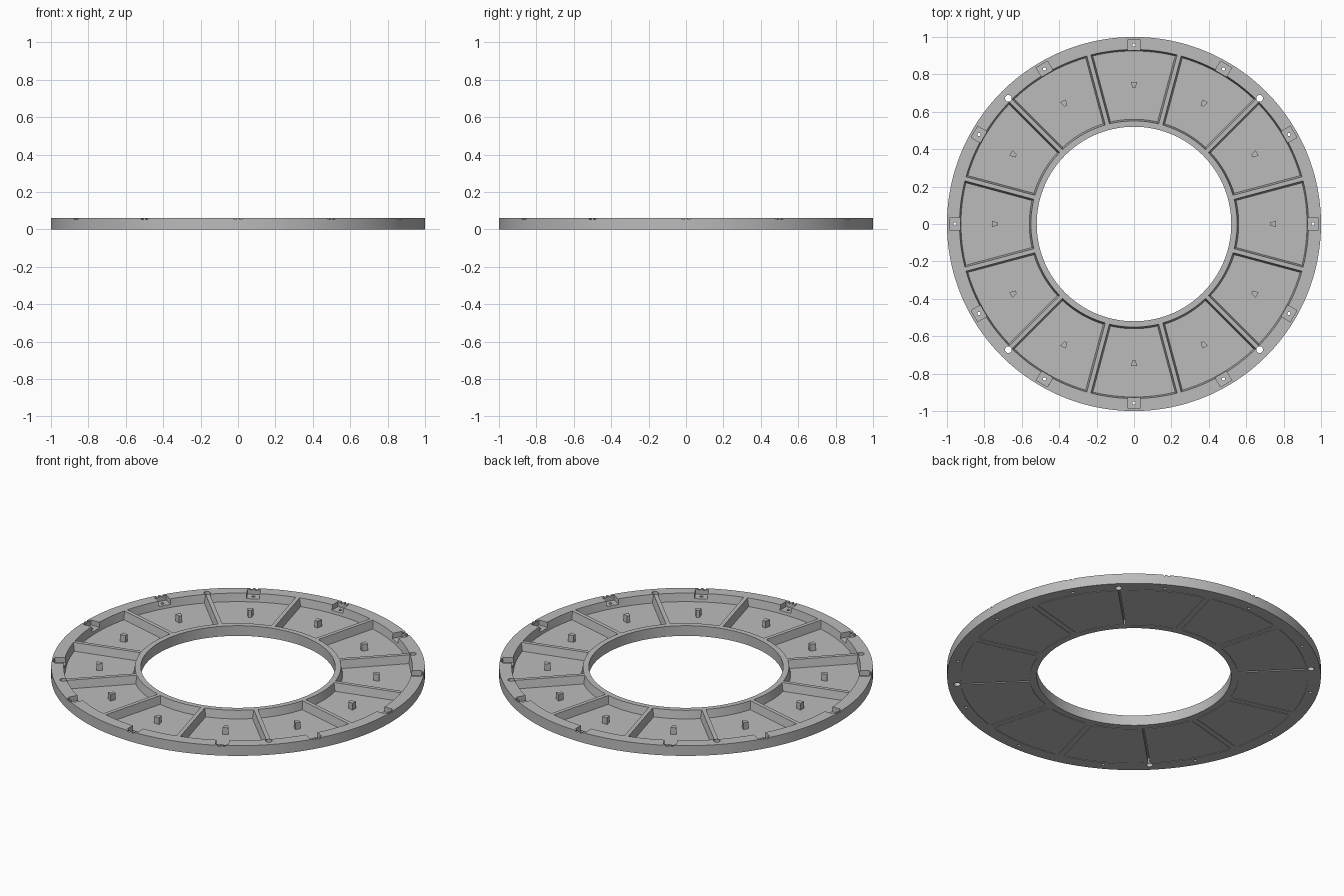
import bpy, bmesh
from math import asin, cos, sin, pi, radians
from mathutils import Matrix

cube = bpy.data.objects.get("Cube")
if cube:
    bpy.data.objects.remove(cube, do_unlink=True)

HEIGHT = 0.06
FLOOR = 0.013
COUNT = 12
STEP = 2 * pi / COUNT

grey = bpy.data.materials.new("Plain grey")
grey.use_nodes = True
grey.diffuse_color = (0.5, 0.5, 0.5, 1)
grey.node_tree.nodes["Principled BSDF"].inputs["Base Color"].default_value = (0.5, 0.5, 0.5, 1)


def loft(bm, low, high, z0, z1, turn=0):
    """Solid between two outlines with equal point counts, turned about z."""
    rot = Matrix.Rotation(turn, 3, 'Z')
    a = [bm.verts.new(rot @ Matrix.Translation((x, y, z0)).translation) for x, y in low]
    b = [bm.verts.new(rot @ Matrix.Translation((x, y, z1)).translation) for x, y in high]
    n = len(a)
    bm.faces.new(a[::-1])
    bm.faces.new(b)
    for i in range(n):
        j = (i + 1) % n
        bm.faces.new((a[i], a[j], b[j], b[i]))


def circle(r, n, cx=0):
    return [(cx + r * cos(2 * pi * i / n), r * sin(2 * pi * i / n)) for i in range(n)]


def rect(x0, x1, half, shift=0):
    return [(x0, shift - half), (x1, shift - half), (x1, shift + half), (x0, shift + half)]


def sector(r0, r1, gap, n=16):
    """Ring sector around +x, its sides parallel to the ribs."""
    pts = []
    for r, sign in ((r1, 1), (r0, -1)):
        h = STEP / 2 - asin(gap / r)
        pts += [(r * cos(t), r * sin(t)) for t in
                (sign * h * (2 * i / n - 1) for i in range(n + 1))]
    return pts


def make(name, bm):
    bmesh.ops.recalc_face_normals(bm, faces=bm.faces)
    mesh = bpy.data.meshes.new(name)
    bm.to_mesh(mesh)
    bm.free()
    mesh.materials.append(grey)
    ob = bpy.data.objects.new(name, mesh)
    bpy.context.collection.objects.link(ob)
    return ob


def cut(target, bm):
    """Subtract the solids in bm from the target and drop the cutter."""
    cutter = make("cutter", bm)
    cutter.hide_render = True
    mod = target.modifiers.new("cut", 'BOOLEAN')
    mod.operation = 'DIFFERENCE'
    mod.solver = 'EXACT'
    mod.object = cutter
    bpy.context.view_layer.objects.active = target
    bpy.ops.object.modifier_apply(modifier=mod.name)
    bpy.data.objects.remove(cutter, do_unlink=True)


# Ring body, built as a closed square-section loop
bm = bmesh.new()
N = 192
loops = [[bm.verts.new((x, y, z)) for x, y in circle(r, N)]
         for r, z in ((0.52, 0), (1, 0), (1, HEIGHT), (0.52, HEIGHT))]
for k in range(4):
    p, q = loops[k], loops[(k + 1) % 4]
    for i in range(N):
        j = (i + 1) % N
        bm.faces.new((p[i], p[j], q[j], q[i]))
ring = make("ring_frame", bm)

# Tapered pockets
bm = bmesh.new()
for i in range(COUNT):
    loft(bm, sector(0.56, 0.925, 0.02), sector(0.551, 0.933, 0.011),
         FLOOR, HEIGHT + 0.001, i * STEP)
cut(ring, bm)

# Bracket notches in the rim, open to the pockets
bm = bmesh.new()
for i in range(COUNT):
    loft(bm, rect(0.915, 0.985, 0.035), rect(0.915, 0.985, 0.035),
         0.03, HEIGHT + 0.01, i * STEP)
cut(ring, bm)

# Twin nicks in the rim edge, screw holes, joint holes
bm = bmesh.new()
for i in range(COUNT):
    for side in (-0.014, 0.014):
        nick = rect(0.975, 1.02, 0.007, side)
        loft(bm, nick, nick, HEIGHT - 0.006, HEIGHT + 0.02, i * STEP)
    hole = circle(0.009, 16, 0.957)
    loft(bm, hole, hole, -0.02, 0.045, i * STEP)
for i in range(4):
    hole = circle(0.018, 24, 0.95)
    loft(bm, hole, hole, -0.02, HEIGHT + 0.02, radians(45 + 90 * i))
cut(ring, bm)

# Shallow outlines and joint seams on the underside
bm = bmesh.new()
for i in range(COUNT):
    for r in (0.556, 0.927):
        arc = sector(r, r + 0.004, 0.03)
        loft(bm, arc, arc, -0.01, 0.003, i * STEP)
    if i % 3 == 1:
        seam = rect(0.56, 0.925, 0.005)
        loft(bm, seam, seam, -0.01, 0.03, (i + 0.5) * STEP)
    else:
        for side in (-0.016, 0.016):
            line = rect(0.57, 0.92, 0.002, side)
            loft(bm, line, line, -0.01, 0.003, (i + 0.5) * STEP)
cut(ring, bm)

bpy.ops.object.select_all(action='DESELECT')
ring.select_set(True)
bpy.context.view_layer.objects.active = ring
bpy.ops.object.shade_smooth_by_angle(angle=radians(30))

# Wedge-shaped posts standing on the pocket floors
bm = bmesh.new()
wedge = [(0.728, -0.009), (0.76, -0.016), (0.76, 0.016), (0.728, 0.009)]
for i in range(COUNT):
    loft(bm, wedge, wedge, FLOOR - 0.002, 0.053, i * STEP)
make("pocket_posts", bm)
